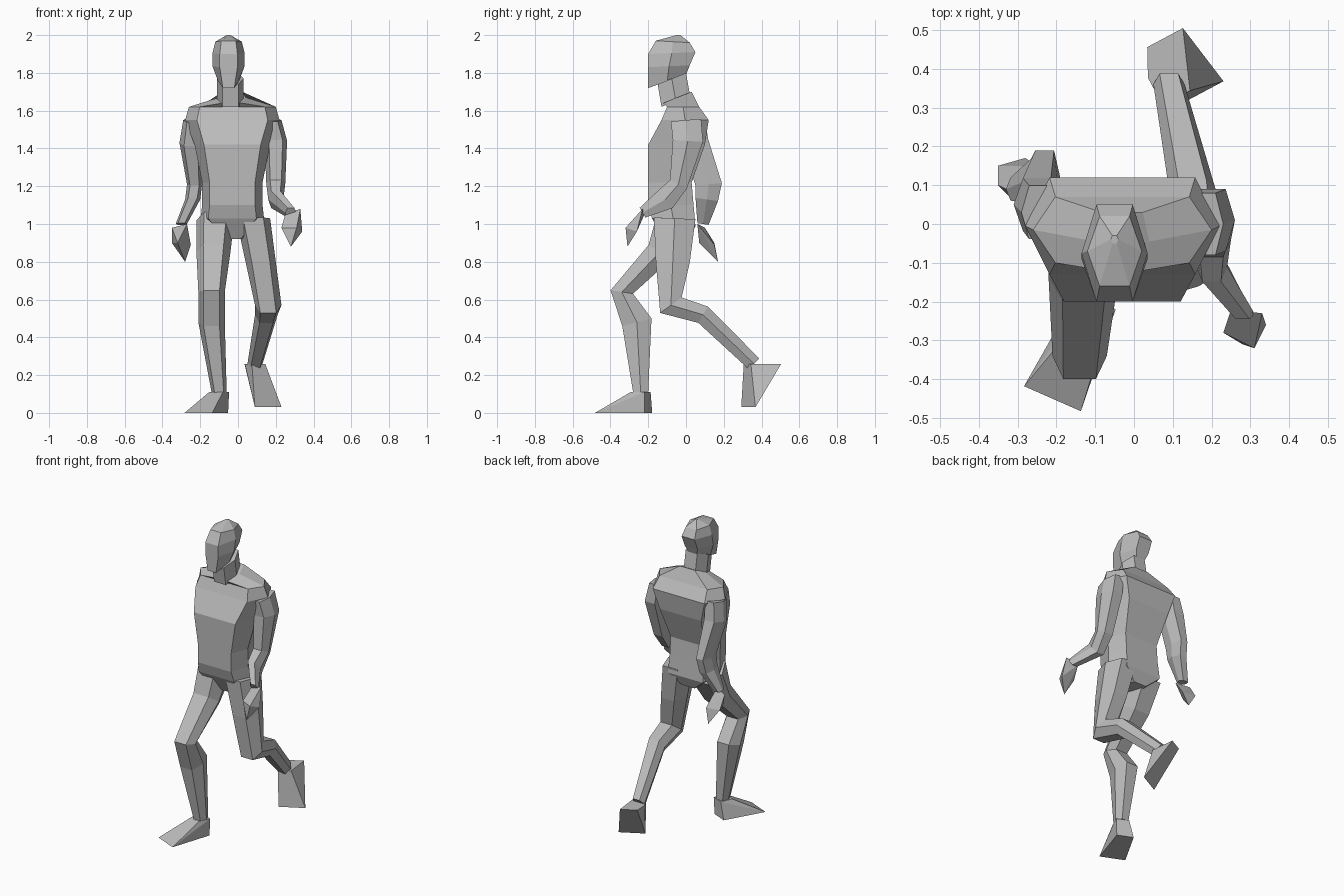
import bpy, bmesh
from mathutils import Vector

cube = bpy.data.objects.get("Cube")
if cube:
    bpy.data.objects.remove(cube, do_unlink=True)

SIDEWAYS = Vector((1, 0, 0))
UP = Vector((0, 0, 1))

grey = bpy.data.materials.new("plain grey")
grey.use_nodes = True
tone = (0.5, 0.5, 0.5, 1)
grey.diffuse_color = tone
grey.node_tree.nodes["Principled BSDF"].inputs["Base Color"].default_value = tone


def finish(name, bm):
    bmesh.ops.recalc_face_normals(bm, faces=bm.faces)
    mesh = bpy.data.meshes.new(name)
    bm.to_mesh(mesh)
    bm.free()
    mesh.materials.append(grey)
    part = bpy.data.objects.new(name, mesh)
    bpy.context.collection.objects.link(part)


def section(bm, middle, across, depth, corner):
    """Six-sided ring with full width at the sides and narrower front and back edges."""
    edge = across * corner
    offsets = (-edge - depth, edge - depth, across, edge + depth, depth - edge, -across)
    return [bm.verts.new(middle + offset) for offset in offsets]


def skin(name, bm, loops):
    for lower, upper in zip(loops, loops[1:]):
        for i in range(len(lower)):
            bm.faces.new((lower[i - 1], lower[i], upper[i], upper[i - 1]))
    bm.faces.new(loops[0])
    bm.faces.new(loops[-1])
    finish(name, bm)


def column(name, x, corner, rings):
    """Stacked rings: height, half width, front, back, rise from front to back."""
    bm = bmesh.new()
    loops = []
    for height, width, front, back, rise in rings:
        middle = Vector((x, (front + back) / 2, height + rise / 2))
        depth = Vector((0, back - front, rise)) / 2
        loops.append(section(bm, middle, SIDEWAYS * width, depth, corner))
    skin(name, bm, loops)


def limb(name, joints):
    """Rings set square to the path: x, y, z, half width, half depth."""
    bm = bmesh.new()
    path = [Vector(joint[:3]) for joint in joints]
    steps = [(b - a).normalized() for a, b in zip(path, path[1:])]
    tangents = [a + b for a, b in zip(steps[:1] + steps, steps + steps[-1:])]
    loops = []
    for middle, tangent, joint in zip(path, tangents, joints):
        width, thickness = joint[3:]
        depth = tangent.cross(SIDEWAYS).normalized() * -thickness
        loops.append(section(bm, middle, SIDEWAYS * width, depth, 0.6))
    skin(name, bm, loops)


def hull(name, points):
    bm = bmesh.new()
    corners = [bm.verts.new(point) for point in points]
    bmesh.ops.convex_hull(bm, input=corners)
    finish(name, bm)


def foot(name, heel, toe, ankle):
    """Wedge that widens from the heel to the toe, with a square top at the ankle."""
    heel, toe, ankle = Vector(heel), Vector(toe), Vector(ankle)
    across = (toe - heel).cross(UP).normalized() * 0.08
    along = UP.cross(across) / 2
    points = []
    for side in (-across, across):
        points += [toe + side, heel + side * 0.65]
        points += [ankle + side / 2 - along, ankle + side / 2 + along]
    hull(name, points)


# Trunk, from the crotch up to the collar
column("torso", -.03, .75, [
    (.92, .06, -.12, .02, 0),
    (1.03, .17, -.18, .05, -.04),
    (1.1, .16, -.2, .04, 0),
    (1.22, .16, -.2, .03, 0),
    (1.42, .2, -.2, .1, 0),
    (1.55, .25, -.13, .12, 0),
    (1.62, .23, -.1, .07, 0),
    (1.64, .07, -.12, .03, .06),
])
column("neck", -.04, .6, [
    (1.62, .07, -.13, .02, .07),
    (1.74, .07, -.15, 0, .06),
])

# Head, with the jaw line rising toward the back
column("head", -.05, .55, [
    (1.72, .055, -.2, 0, .07),
    (1.83, .085, -.2, .02, .01),
    (1.9, .085, -.2, .05, .01),
    (1.97, .07, -.16, .02, -.01),
    (2, .01, -.05, -.03, 0),
])

# Legs, the right one stepping forward and the left one trailing
limb("right_leg", [
    (-.12, -.06, 1.02, .1, .1),
    (-.13, -.14, .85, .09, .07),
    (-.14, -.34, .64, .07, .06),
    (-.14, -.26, .48, .07, .08),
    (-.1, -.24, .11, .04, .04),
])
limb("left_leg", [
    (.08, -.06, 1.03, .09, .11),
    (.12, -.07, .8, .08, .09),
    (.16, -.08, .57, .07, .07),
    (.15, .09, .52, .06, .05),
    (.09, .36, .26, .04, .04),
])
foot("right_foot", heel=(-.1, -.2, 0), toe=(-.21, -.45, 0), ankle=(-.1, -.24, .11))
foot("left_foot", heel=(.08, .48, .26), toe=(.16, .33, .03), ankle=(.09, .36, .26))

# Arms, swinging opposite to the legs
limb("right_arm", [
    (-.24, .03, 1.55, .05, .07),
    (-.25, .05, 1.43, .06, .07),
    (-.23, .12, 1.21, .04, .07),
    (-.24, .11, 1.13, .04, .06),
    (-.3, .09, 1, .03, .03),
])
limb("left_arm", [
    (.18, 0, 1.55, .05, .08),
    (.2, .01, 1.44, .06, .08),
    (.2, -.04, 1.21, .05, .05),
    (.2, -.11, 1.13, .04, .06),
    (.28, -.23, 1.06, .03, .03),
])

# Closed hands as faceted lumps
hull("right_hand", [
    (-.35, .1, .98), (-.35, .15, .9), (-.28, .17, .8),
    (-.25, .15, .89), (-.27, .06, 1), (-.32, .07, .9),
])
hull("left_hand", [
    (.31, -.32, .98), (.34, -.26, .96), (.28, -.31, .88),
    (.23, -.28, .98), (.33, -.23, 1.08), (.25, -.22, 1.05),
])
